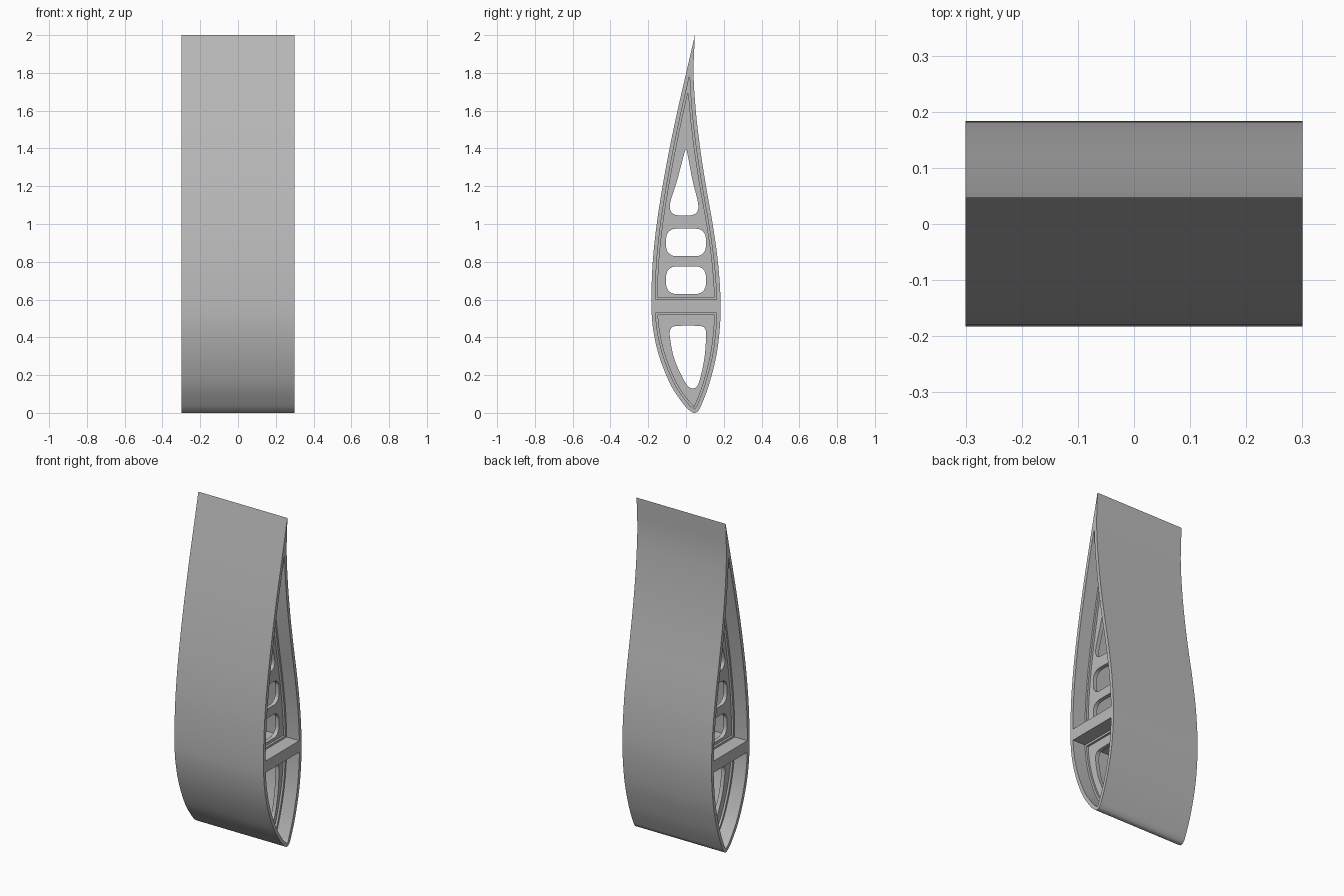
import bpy, bmesh, math
from mathutils import Vector, Matrix

if "Cube" in bpy.data.objects:
    bpy.data.objects.remove(bpy.data.objects["Cube"])

grey = bpy.data.materials.new("plain grey")
grey.use_nodes = True
colour = (0.5, 0.5, 0.5, 1)
grey.diffuse_color = colour
grey.node_tree.nodes["Principled BSDF"].inputs["Base Color"].default_value = colour

HALF_SPAN = 0.3
SKIN = 0.021
SPAR_LOW, SPAR_HIGH = 0.53, 0.6


def smooth_path(points, steps=6, closed=False):
    """Catmull-Rom curve through the points."""
    pts = [Vector(p) for p in points]
    n = len(pts)
    if not closed:
        pts = [2 * pts[0] - pts[1]] + pts + [2 * pts[-1] - pts[-2]]
    out = []
    for i in range(n if closed else n - 1):
        a, b, c, d = (pts[(i + k) % len(pts)] for k in range(4))
        for s in range(steps):
            t = s / steps
            out.append(0.5 * (2 * b + (c - a) * t + (2 * a - 5 * b + 4 * c - d) * t * t
                              + (3 * b - a - 3 * c + d) * t ** 3))
    if not closed:
        out.append(pts[-2])
    return out


# Airfoil outline as (height, front y, back y), nose at the bottom
stations = [(2, .047, .047), (1.8, .001, .04), (1.6, -.045, .052), (1.4, -.087, .075),
            (1.2, -.124, .106), (1, -.155, .141), (.8, -.176, .169), (.6, -.183, .183),
            (.45, -.175, .179), (.3, -.142, .16), (.15, -.082, .122), (.05, -.016, .085),
            (.012, .02, .066)]
front = [(f, z) for z, f, b in stations]
back = [(b, z) for z, f, b in reversed(stations)]
outline = smooth_path(front + [(.045, 0)] + back)


def inset(distance):
    """Outline moved inwards along its normals."""
    out = []
    for i, p in enumerate(outline):
        t = (outline[min(i + 1, len(outline) - 1)] - outline[max(i - 1, 0)]).normalized()
        out.append(p + Vector((-t.y, t.x)) * distance)
    return out


def crossing(a, b, z):
    return a.lerp(b, (z - a.y) / (b.y - a.y))


def clip(path, z, above):
    """Part of an open path on one side of a height, with exact end points."""
    out = []
    for a, b in zip(path, path[1:]):
        if (a.y > z) == above:
            out.append(a)
        if (a.y > z) != (b.y > z):
            out.append(crossing(a, b, z))
    return out


def nose_cell(distance, z):
    return clip(inset(distance), z, False)


def tail_cell(distance, z):
    path = inset(distance)
    half = len(path) // 2
    pairs = [(f, b) for f, b in zip(path[:half], path[::-1]) if f.x < b.x]
    f, b = pairs[0]
    # close the narrow end where both walls would meet
    f2, b2 = pairs[1]
    k = (b.x - f.x) / max((b2.x - f2.x) - (b.x - f.x), 1e-4)
    apex = (f + b) / 2 + ((f + b) / 2 - (f2 + b2) / 2) * min(k, 1)
    chain = [p[1] for p in reversed(pairs)] + [apex] + [p[0] for p in pairs]
    return clip(chain, z, True)


def rounded_box(width, low, high, radius):
    out = []
    for k, (sx, sz) in enumerate([(1, 1), (-1, 1), (-1, -1), (1, -1)]):
        cx = sx * (width / 2 - radius)
        cz = (high - radius) if sz > 0 else (low + radius)
        for s in range(9):
            a = math.pi / 2 * (k + s / 8)
            out.append(Vector((cx + radius * math.cos(a), cz + radius * math.sin(a))))
    return out


def plate(name, loops, x, half_depth):
    """Flat shape with holes, extruded along x."""
    curve = bpy.data.curves.new(name, "CURVE")
    curve.dimensions = "2D"
    curve.fill_mode = "BOTH"
    curve.extrude = half_depth
    for loop in loops:
        spline = curve.splines.new("POLY")
        spline.points.add(len(loop) - 1)
        for point, p in zip(spline.points, loop):
            point.co = (p.x, p.y, 0, 1)
        spline.use_cyclic_u = True
    temp = bpy.data.objects.new(name + " curve", curve)
    bpy.context.collection.objects.link(temp)
    graph = bpy.context.evaluated_depsgraph_get()
    mesh = bpy.data.meshes.new_from_object(temp.evaluated_get(graph))
    bpy.data.objects.remove(temp)
    # turn the drawing plane upright: drawn x, y, depth become y, z, x
    mesh.transform(Matrix(((0, 0, 1, x), (1, 0, 0, 0), (0, 1, 0, 0), (0, 0, 0, 1))))
    bm = bmesh.new()
    bm.from_mesh(mesh)
    bmesh.ops.remove_doubles(bm, verts=bm.verts, dist=1e-5)
    bmesh.ops.recalc_face_normals(bm, faces=bm.faces)
    bm.to_mesh(mesh)
    bm.free()
    mesh.materials.clear()
    mesh.materials.append(grey)
    obj = bpy.data.objects.new(name, mesh)
    bpy.context.collection.objects.link(obj)
    bpy.ops.object.select_all(action="DESELECT")
    obj.select_set(True)
    bpy.context.view_layer.objects.active = obj
    bpy.ops.object.shade_smooth_by_angle(angle=math.radians(30))
    return obj


# Skin with the cross spar in one piece
plate("skin_and_spar", [outline[:-1], nose_cell(SKIN, SPAR_LOW), tail_cell(SKIN, SPAR_HIGH)],
      0, HALF_SPAN)

# Lightening holes in the ribs
nose_hole = smooth_path([(-.05, .46), (.07, .46), (.101, .445), (.106, .4), (.096, .28),
                         (.068, .16), (.04, .13), (.0, .155), (-.06, .28), (-.085, .4),
                         (-.08, .445)], closed=True)
tail_hole = smooth_path([(0, 1.392), (.008, 1.37), (.035, 1.23), (.062, 1.12), (.062, 1.07),
                         (.03, 1.047), (-.05, 1.047), (-.082, 1.07), (-.082, 1.12),
                         (-.05, 1.22), (-.01, 1.37)], closed=True)
box_holes = [rounded_box(.21, low, low + .145, .05) for low in (.63, .83)]

# Two ribs, each a thin web with a raised rim, sunk slightly into the skin
SUNK, RIM = SKIN - .004, SKIN + .012
nose_edge = nose_cell(SUNK, SPAR_LOW + .004)
tail_edge = tail_cell(SUNK, SPAR_HIGH - .004)
for side, label in ((1, "left"), (-1, "right")):
    plate(label + "_nose_web", [nose_edge, nose_hole], side * .19, .012)
    plate(label + "_tail_web", [tail_edge, tail_hole] + box_holes, side * .19, .012)
    plate(label + "_nose_rim", [nose_edge, nose_cell(RIM, SPAR_LOW - .012)], side * .2, .015)
    plate(label + "_tail_rim", [tail_edge, tail_cell(RIM, SPAR_HIGH + .012)], side * .2, .015)
